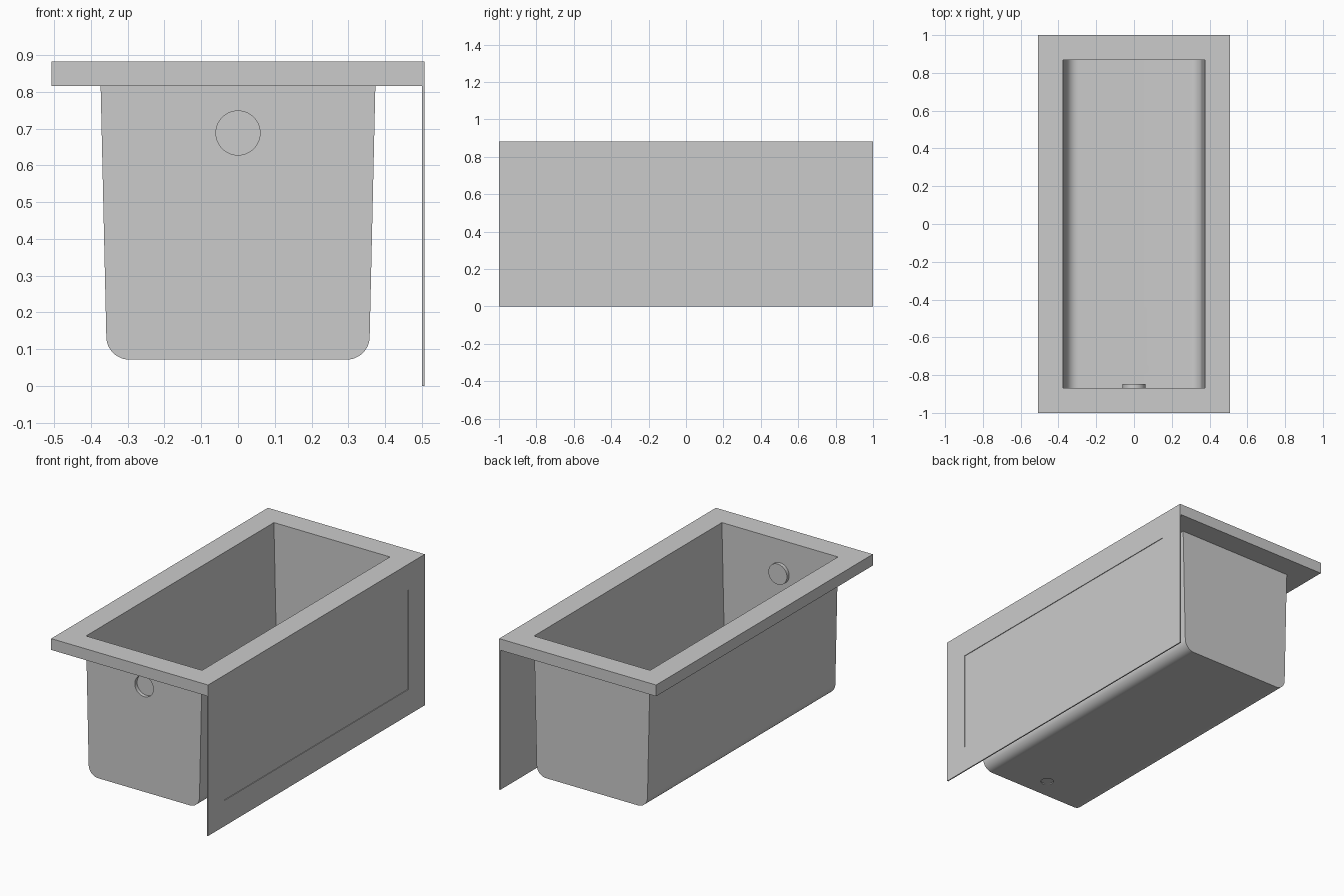
import bpy, bmesh, math

if "Cube" in bpy.data.objects:
    bpy.data.objects.remove(bpy.data.objects["Cube"])

grey = bpy.data.materials.new("light_grey")
grey.diffuse_color = (0.6, 0.6, 0.6, 1)
grey.use_nodes = True
grey.node_tree.nodes["Principled BSDF"].inputs["Base Color"].default_value = grey.diffuse_color

HX, HY = 0.507, 1.0            # outer half sizes
TOP, RIM_Z = 0.882, 0.816      # rim top and underside
BX, BY, FLOOR = 0.375, 0.867, 0.072   # basin half sizes and floor height


def make(name, bm, smooth=False):
    mesh = bpy.data.meshes.new(name)
    bm.to_mesh(mesh)
    bm.free()
    mesh.materials.append(grey)
    ob = bpy.data.objects.new(name, mesh)
    bpy.context.collection.objects.link(ob)
    if smooth:
        bpy.ops.object.select_all(action='DESELECT')
        ob.select_set(True)
        bpy.context.view_layer.objects.active = ob
        bpy.ops.object.shade_smooth_by_angle(angle=math.radians(30))
    return ob


def bridge(bm, a, b):
    """Quads between two closed loops."""
    n = len(a)
    for i in range(n):
        j = (i + 1) % n
        bm.faces.new((a[i], a[j], b[j], b[i]))


def rect(bm, hx, hy, z):
    return [bm.verts.new((sx * hx, sy * hy, z))
            for sx, sy in ((-1, -1), (1, -1), (1, 1), (-1, 1))]


def circle(r, n=48):
    return [(r * math.cos(2 * math.pi * i / n), r * math.sin(2 * math.pi * i / n))
            for i in range(n)]


def end_wall(bm, loop, hole=None):
    """Fill a flat outline, leaving an optional inner loop open."""
    edges = []
    for ring in [loop] + ([hole] if hole else []):
        for i in range(len(ring)):
            a, b = ring[i], ring[(i + 1) % len(ring)]
            edges.append(bm.edges.get((a, b)) or bm.edges.new((a, b)))
    bmesh.ops.triangle_fill(bm, use_beauty=True, edges=edges)


# Rim: flat ring with top, outer edge and underside
bm = bmesh.new()
loops = [rect(bm, BX, BY, TOP), rect(bm, HX, HY, TOP),
         rect(bm, HX, HY, RIM_Z), rect(bm, 0.3735, BY, RIM_Z)]
for a, b in zip(loops, loops[1:]):
    bridge(bm, a, b)
bmesh.ops.recalc_face_normals(bm, faces=bm.faces[:])
make("rim", bm)

# Basin: thin tapered trough with rounded lower edges
R, SEG = 0.062, 12
half = [(BX, TOP)]
for i in range(SEG + 1):
    t = math.radians(90 * i / SEG)
    half.append((0.358 - R + R * math.cos(t), FLOOR + R - R * math.sin(t)))
profile = half + [(-x, z) for x, z in reversed(half)]

bm = bmesh.new()
front = [bm.verts.new((x, -BY, z)) for x, z in profile]
back = [bm.verts.new((x, BY, z)) for x, z in profile]
floor_i = len(half) - 1
for i in range(len(profile) - 1):
    if i != floor_i:
        bm.faces.new((front[i], front[i + 1], back[i + 1], back[i]))

# Overflow: round recess pushed into the basin through the front wall
outer = [bm.verts.new((x, -BY, 0.688 + z)) for x, z in circle(0.06)]
inner = [bm.verts.new((v.co.x, -0.846, v.co.z)) for v in outer]
end_wall(bm, front, outer)
bridge(bm, outer, inner)
bm.faces.new(inner)
end_wall(bm, back)

# Drain: shallow round recess in the floor
low = [bm.verts.new((x, -0.745 + y, FLOOR)) for x, y in circle(0.035)]
high = [bm.verts.new((v.co.x, v.co.y, FLOOR + 0.006)) for v in low]
end_wall(bm, [front[floor_i], front[floor_i + 1], back[floor_i + 1], back[floor_i]], low)
bridge(bm, low, high)
bm.faces.new(high)
bmesh.ops.recalc_face_normals(bm, faces=bm.faces[:])
make("basin", bm, smooth=True)

# Side panel: thin apron with a shallow recessed field
bm = bmesh.new()


def panel_loop(x, inset, top):
    return [bm.verts.new((x, sy * (HY - inset), z)) for sy, z in
            ((-1, inset), (1, inset), (1, top), (-1, top))]


inside = panel_loop(HX - 0.007, 0, RIM_Z)
edge = panel_loop(HX, 0, RIM_Z)
field = panel_loop(HX, 0.15, TOP - 0.15)
field_in = panel_loop(HX - 0.004, 0.15, TOP - 0.15)
for a, b in ((inside, edge), (edge, field), (field, field_in)):
    bridge(bm, a, b)
bm.faces.new(inside)
bm.faces.new(field_in)
bmesh.ops.recalc_face_normals(bm, faces=bm.faces[:])
make("side_panel", bm)
